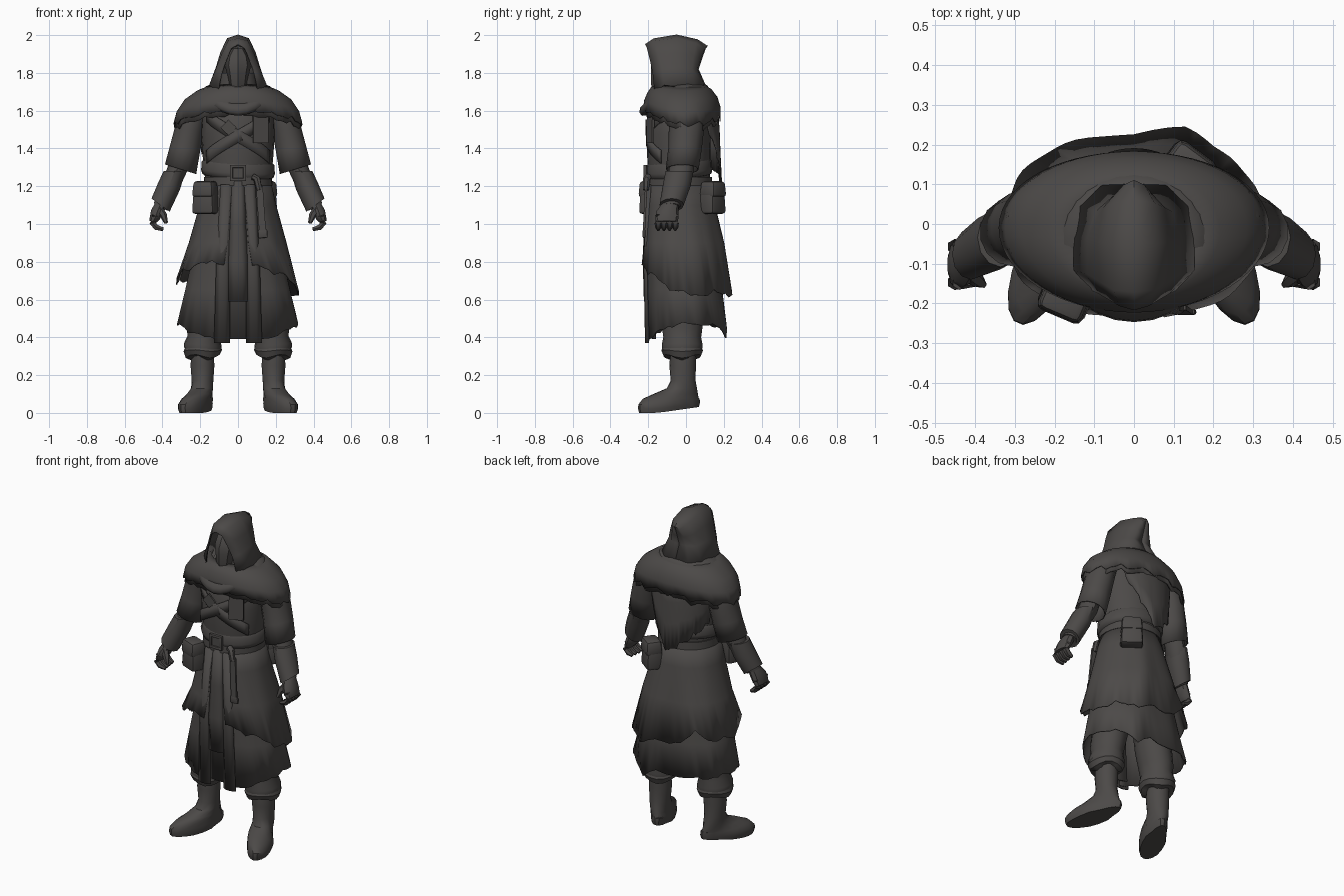
import bpy, bmesh, math
from math import sin, cos, pi
from mathutils import Vector, Matrix

cloth = bpy.data.materials.new("charcoal cloth")
cloth.diffuse_color = (0.072, 0.067, 0.064, 1)


def finish(name, bm, thick=0, angle=35):
    bmesh.ops.recalc_face_normals(bm, faces=bm.faces)
    me = bpy.data.meshes.new(name)
    bm.to_mesh(me)
    bm.free()
    me.materials.append(cloth)
    ob = bpy.data.objects.new(name, me)
    bpy.context.collection.objects.link(ob)
    if thick:
        mod = ob.modifiers.new("thickness", 'SOLIDIFY')
        mod.thickness, mod.offset = thick, 0
    bpy.ops.object.select_all(action='DESELECT')
    ob.select_set(True)
    bpy.context.view_layer.objects.active = ob
    bpy.ops.object.shade_smooth_by_angle(angle=math.radians(angle))
    return ob


def grid(name, rows, closed=False, caps=False, thick=0, angle=35):
    """Skin rows of points with quads."""
    bm = bmesh.new()
    vs = [[bm.verts.new(p) for p in r] for r in rows]
    n = len(vs[0])
    for r0, r1 in zip(vs, vs[1:]):
        for i in range(n if closed else n - 1):
            j = (i + 1) % n
            bm.faces.new((r0[i], r0[j], r1[j], r1[i]))
    if caps:
        bm.faces.new(vs[0])
        bm.faces.new(vs[-1])
    return finish(name, bm, thick, angle)


def loft(name, rows, n=20, a0=0, a1=2 * pi, warp=None, caps=False, thick=0, angle=35):
    """Ellipse rows (x, y, z, rx, ry); angle 0 faces front and grows towards +x."""
    closed = a1 - a0 > 6.28
    out = []
    for k, (x, y, z, rx, ry) in enumerate(rows):
        ring = []
        for i in range(n if closed else n + 1):
            a = a0 + (a1 - a0) * i / n
            p = Vector((x + rx * sin(a), y - ry * cos(a), z))
            ring.append(warp(p, a, k / (len(rows) - 1)) if warp else p)
        out.append(ring)
    return grid(name, out, closed, caps, thick, angle)


def tube(name, pts, radii, n=7):
    rows = []
    for i, p in enumerate(pts):
        d = Vector(pts[min(i + 1, len(pts) - 1)]) - Vector(pts[max(i - 1, 0)])
        q = d.to_track_quat('Z', 'Y')
        rows.append([Vector(p) + q @ Vector((radii[i] * cos(2 * pi * k / n), radii[i] * sin(2 * pi * k / n), 0))
                     for k in range(n)])
    return grid(name, rows, True, True, angle=50)


def box(name, loc, size, rz=0, ry=0, rx=0, bevel=0, taper=1):
    bm = bmesh.new()
    bmesh.ops.create_cube(bm, size=1)
    for v in bm.verts:
        if v.co.z > 0:
            v.co.x *= taper
            v.co.y *= taper
    m = Matrix.Translation(loc) @ Matrix.Rotation(rz, 4, 'Z') @ Matrix.Rotation(ry, 4, 'Y') @ Matrix.Rotation(rx, 4, 'X')
    bmesh.ops.transform(bm, matrix=m @ Matrix.Diagonal((*size, 1)), verts=bm.verts)
    if bevel:
        bmesh.ops.bevel(bm, geom=bm.edges[:], offset=bevel, segments=2, profile=0.5, affect='EDGES')
    return finish(name, bm)


def jag(a):
    return 0.5 * sin(9 * a) + 0.35 * sin(17 * a + 1) + 0.25 * sin(29 * a)


# hood: mirrored half arches running from front to back, flared at the bottom
arches = [
    [(0, -.215, 1.95), (.035, -.205, 1.93), (.06, -.19, 1.87), (.085, -.175, 1.80), (.105, -.165, 1.70)],
    [(0, -.17, 1.98), (.05, -.165, 1.968), (.083, -.145, 1.90), (.115, -.125, 1.82), (.15, -.115, 1.735)],
    [(0, -.05, 2.0), (.055, -.05, 1.982), (.09, -.045, 1.91), (.114, -.035, 1.83), (.15, -.035, 1.725)],
    [(0, .06, 1.975), (.05, .052, 1.955), (.075, .04, 1.89), (.095, .03, 1.82), (.135, .045, 1.73)],
    [(0, .108, 1.945), (.025, .096, 1.93), (.04, .078, 1.88), (.055, .058, 1.82), (.08, .095, 1.735)],
]
hood = [[(-x, y, z) for x, y, z in h[:0:-1]] + h for h in arches]
hood.append([(0, y + .006, z) for x, y, z in hood[-1]])
grid("hood", hood, thick=.006, angle=50)

# masked face and neck
loft("face_mask", [(0, -.09, 1.93, .03, .03), (0, -.09, 1.89, .06, .07), (0, -.09, 1.84, .07, .095),
                   (0, -.1, 1.80, .06, .085), (0, -.11, 1.74, .05, .075), (0, -.12, 1.68, .02, .05)], 8, caps=True)
loft("neck", [(0, -.05, 1.80, .09, .08), (0, -.04, 1.68, .11, .1)], 12)

# torso with thin crossed wraps
loft("torso", [(0, -.03, 1.72, .10, .09), (0, -.035, 1.62, .19, .155), (0, -.04, 1.48, .195, .168),
               (0, -.038, 1.36, .187, .168), (0, -.035, 1.28, .18, .165), (0, -.035, 1.18, .165, .155)], 24)
for s in (1, -1):
    loft("chest_wrap", [(0, -.04, 1.50, .198, .17), (0, -.04, 1.43, .196, .17)], 14, -1.0, 1.0,
         lambda p, a, t: p + Vector((0, 0, s * a * .11)), thick=.006)
box("chest_patch", (-.05, -.21, 1.51), (.06, .01, .06), ry=.75)
box("chest_cloth", (.12, -.188, 1.53), (.085, .012, .2), rz=.35, rx=-.02)

# rolled scarf, high behind the neck and drooping to a point in front
def droop(p, a, t):
    f = (1 + cos(a)) / 2
    return p + Vector((0, -.02 * f ** 3, -.045 * f ** 2 - .05 * max(cos(a), 0) ** 4))
loft("scarf", [(0, -.045, 1.74, .11, .12), (0, -.045, 1.748, .145, .135), (0, -.045, 1.735, .175, .155),
               (0, -.045, 1.71, .205, .178), (0, -.045, 1.685, .212, .182), (0, -.045, 1.668, .195, .168),
               (0, -.045, 1.67, .14, .13)], 28, warp=droop, angle=60)

# shoulder mantle in two layers with ragged hems
def mantle_fall(p, a, t):
    side = sin(a) ** 2
    return p + Vector((0, .01 * side, t * (-.035 * side + .04 * max(cos(a), 0)) + (.018 * jag(a * 1.5) if t == 1 else 0)))
for drop_z, grow in ((0, 0), (-.025, -.009)):
    loft("mantle_layer", [(0, -.03, 1.735, .14, .12), (0, -.025, 1.712, .215, .158),
                          (0, -.02, 1.672, .282 + grow, .183 + grow), (0, -.02, 1.62, .322 + grow, .2 + grow),
                          (0, -.02, 1.56 + drop_z, .338 + grow, .2 + grow)], 56, warp=mantle_fall, thick=.006)

# torn back drape, longest near the middle
def tail(a):
    d = a / pi - 1.0
    return abs(d) * (1.1 if d < 0 else .45) + .02 * jag(a * 2)
loft("back_drape", [(0, -.02, 1.66, .22, .18), (0, -.02, 1.5, .225, .195), (0, -.02, 1.36, .215, .2),
                    (0, -.02, 1.2, .2, .208)], 36, .72 * pi, 1.4 * pi,
     lambda p, a, t: p + Vector((0, 0, tail(a) * t)), thick=.006, angle=50)

# waist sash, belt, buckle and hanging belt end
loft("waist_sash", [(0, -.035, 1.335, .18, .163), (0, -.035, 1.32, .193, .172), (0, -.035, 1.295, .192, .172),
                    (0, -.035, 1.28, .197, .175), (0, -.035, 1.255, .188, .17), (0, -.035, 1.245, .16, .15)], 24,
     warp=lambda p, a, t: p + Vector((0, 0, -.012 * cos(a) - .01 * sin(a))), angle=60)
loft("belt", [(0, -.035, 1.25, .17, .165), (0, -.035, 1.25, .18, .172), (0, -.035, 1.205, .182, .174),
              (0, -.035, 1.205, .165, .16)], 28)
for z in (1.305, 1.235):
    box("buckle_bar", (0, -.216, z), (.085, .018, .016), bevel=.003)
for x in (-.035, .035):
    box("buckle_side", (x, -.216, 1.27), (.016, .018, .08), bevel=.003)
box("buckle_plate", (0, -.209, 1.27), (.06, .014, .06))
tube("belt_end", [(.08, -.2, 1.25), (.1, -.208, 1.24), (.113, -.212, 1.18)], [.018, .02, .016])
box("belt_strap", (.122, -.217, 1.075), (.036, .012, .25), ry=-.07, rx=-.05)
box("strap_tip", (.131, -.222, .948), (.05, .014, .045), ry=-.07, bevel=.006)

# belt pouches, each with a flap
for x, y, rz in ((-.172, -.185, -.4), (.135, .14, 2.5)):
    out = Vector((sin(rz), -cos(rz), 0))
    box("pouch", (x, y, 1.135), (.13, .1, .165), rz=rz, bevel=.02, taper=.85)
    box("pouch_flap", Vector((x, y, 1.185)) + out * .004, (.125, .1, .085), rz=rz, bevel=.018, taper=.88)

# layered skirt, open in front, with slightly squared corners
def pleat(depth, hem, flare, square=.15):
    def warp(p, a, t):
        f = (1 + depth * t * sin(11 * a) + t * flare(a))
        fx = f * max(abs(sin(a)), .05) ** (-square * t)
        fy = f * max(abs(cos(a)), .05) ** (-square * t)
        return Vector((p.x * fx, p.y * fy, p.z + (hem(a) if t == 1 else 0)))
    return warp
def bump(a, centre, width):
    return max(0, 1 - abs(a / pi - centre) / width)
loft("under_skirt", [(0, -.03, 1.2, .16, .15), (0, -.02, .9, .22, .178), (0, -.01, .65, .275, .195),
                     (0, 0, .47, .318, .205)], 48, .15, 2 * pi - .15,
     pleat(.012, lambda a: -.09 * max(cos(a), 0) ** 2 - .02 * max(-cos(a), 0) ** 2 + .012 * jag(a)
           - .05 * bump(a, .88, .08), lambda a: .1 * bump(a, .88, .12)), thick=.006)
loft("outer_skirt", [(0, -.035, 1.23, .17, .162), (0, -.03, 1.1, .2, .18), (0, -.015, .9, .256, .206),
                     (0, -.005, .66, .322, .228)], 60, .18, 2 * pi - .18,
     pleat(.01, lambda a: .13 * max(cos(a), 0) - .035 * sin(a) + .02 * jag(a) + .07 * bump(a, 1.2, .12)
           - .03 * bump(a, .9, .1), lambda a: .14 * bump(a, .9, .1)), thick=.006)


def panel(name, pts, thick=.01):
    """Cloth strip through (x centre, half width, y, z)."""
    grid(name, [[(x - w, y + .012, z), (x - w * .4, y, z), (x + w * .4, y, z), (x + w, y + .012, z)]
                for x, w, y, z in pts], thick=thick)
panel("front_tabard", [(0, .03, -.205, 1.23), (0, .04, -.218, 1.0), (0, .05, -.224, .8), (0, .054, -.218, .59)])
panel("inner_cloth", [(0, .04, -.17, 1.2), (0, .07, -.18, .8), (0, .085, -.175, .39)])
for s in (1, -1):
    panel("front_flap", [(s * .06, .03, -.2, 1.21), (s * .078, .035, -.22, .8), (s * .085, .04, -.212, .37)])

# arms and legs, mirrored
for s in (1, -1):
    def tilt(k):
        return lambda p, a, t: Vector((s * p.x, p.y, p.z + k * t * sin(a)))
    def flip(pts):
        return [(s * x, y, z) for x, y, z in pts]
    loft("sleeve", [(.2, 0, 1.66, .06, .07), (.235, 0, 1.6, .08, .09), (.258, .002, 1.5, .075, .09),
                    (.28, -.005, 1.4, .078, .086), (.304, -.02, 1.29, .082, .084)], 14, warp=tilt(.025), thick=.006)
    loft("forearm", [(.28, -.01, 1.42, .05, .06), (.325, -.025, 1.28, .053, .066), (.36, -.045, 1.2, .048, .06),
                     (.41, -.08, 1.09, .036, .048)], 12, warp=tilt(.02), caps=True)
    loft("bracer", [(.336, -.034, 1.28, .058, .074), (.365, -.05, 1.2, .058, .074), (.41, -.076, 1.1, .048, .064)],
         12, warp=tilt(.035), caps=True)
    loft("palm", [(.408, -.083, 1.11, .034, .044), (.425, -.097, 1.07, .037, .058), (.44, -.102, 1.03, .029, .062),
                  (.45, -.102, 1.012, .02, .057)], 10, warp=tilt(.005), caps=True)
    for i in range(4):
        y = -.147 + .03 * i
        tube("finger", flip([(.44, y, 1.045), (.452, y, 1.005), (.432, y, .982), (.395 + .004 * i, y, .972)]),
             [.019, .019, .017, .01], 6)
    tube("thumb", flip([(.42, -.12, 1.08), (.394, -.142, 1.045), (.38, -.152, 1.005)]), [.023, .019, .01], 6)

    loft("trouser_leg", [(.11, -.02, .85, .09, .11), (.16, -.02, .55, .1, .11), (.178, -.02, .45, .092, .107),
                         (.182, -.02, .4, .086, .1), (.186, -.02, .36, .1, .108), (.187, -.02, .335, .098, .105)],
         16, warp=tilt(.01))
    loft("trouser_cuff", [(.186, -.02, .37, .085, .095), (.186, -.02, .33, .102, .11), (.187, -.02, .3, .09, .098),
                          (.188, -.02, .29, .055, .06)], 16,
         warp=lambda p, a, t: Vector((s * p.x, p.y, p.z + .014 * sin(3 * a) * t)))
    def foot_turn(p, a, t):
        low = max(0, min(1, (.16 - p.z) / .1))
        narrow = 1 + low * (-.12 if p.y > -.05 else .08)
        return Vector((s * (.19 + (p.x - .19) * narrow - .36 * (p.y + .02) * low), p.y,
                       p.z + (.03 * max(0, (p.y + .15) / .21) if p.z < .06 else 0)))
    loft("boot", [(.188, -.015, .32, .06, .068), (.188, -.018, .25, .064, .07), (.188, -.015, .17, .058, .066),
                  (.19, -.022, .13, .06, .08), (.192, -.055, .1, .064, .118), (.194, -.08, .075, .068, .148),
                  (.195, -.09, .045, .072, .162), (.195, -.09, .022, .072, .164), (.195, -.09, 0, .066, .158)],
         18, warp=foot_turn, caps=True)
